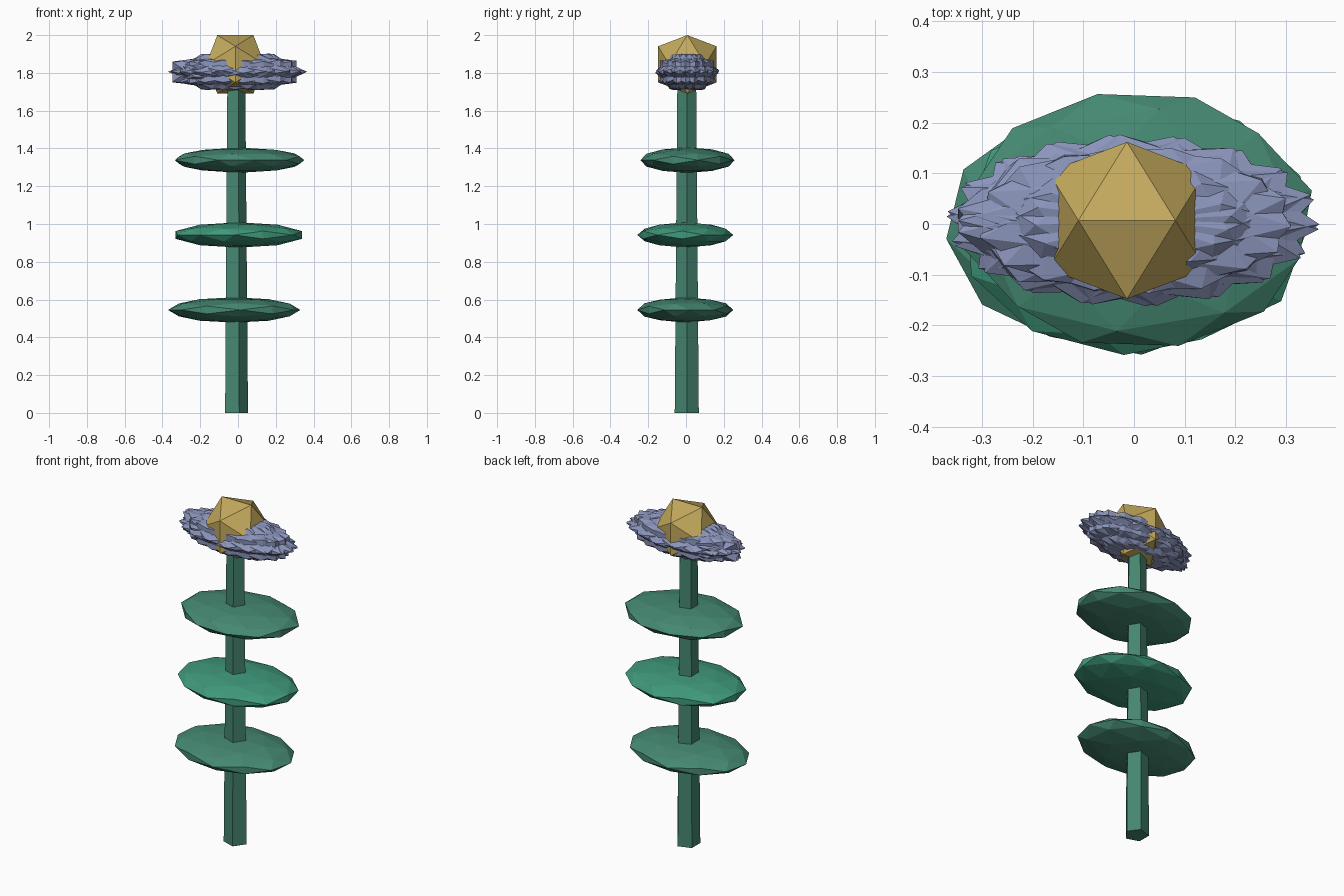
import bpy, bmesh, math
from mathutils import Matrix, Vector

if "Cube" in bpy.data.objects:
    bpy.data.objects.remove(bpy.data.objects["Cube"])

PHI = (1 + 5 ** 0.5) / 2
CX = -0.014  # axis of stem and flower centre


def material(name, rgb):
    m = bpy.data.materials.new(name)
    m.diffuse_color = (*rgb, 1)
    m.use_nodes = True
    m.node_tree.nodes["Principled BSDF"].inputs["Base Color"].default_value = m.diffuse_color
    return m


STEM = material("stem_green", (0.06, 0.24, 0.16))
LEAF = material("leaf_green", (0.06, 0.25, 0.17))
LEAF_BRIGHT = material("bright_leaf_green", (0.05, 0.32, 0.20))
PETAL = material("petal_lilac", (0.26, 0.30, 0.50))
GOLD = material("centre_gold", (0.55, 0.40, 0.11))


def finish(bm, name, mat):
    bmesh.ops.recalc_face_normals(bm, faces=bm.faces)
    mesh = bpy.data.meshes.new(name)
    bm.to_mesh(mesh)
    bm.free()
    mesh.materials.append(mat)
    ob = bpy.data.objects.new(name, mesh)
    bpy.context.collection.objects.link(ob)
    return ob


def ico(name, mat, centre, size, rot=None, detail=0):
    """Edge-up icosahedron, turned first and then stretched to an ellipsoid."""
    bm = bmesh.new()
    for a in (-1, 1):
        for b in (-PHI, PHI):
            for co in ((a, 0, b), (0, b, a), (b, a, 0)):
                bm.verts.new(Vector(co).normalized())
    bmesh.ops.convex_hull(bm, input=bm.verts[:])
    if detail:
        bmesh.ops.subdivide_edges(bm, edges=bm.edges[:], cuts=1, use_grid_fill=True)
    for v in bm.verts:
        p = v.co.normalized()
        if rot:
            p = rot @ p
        v.co = Vector(c + s * q for c, s, q in zip(centre, size, p))
    return finish(bm, name, mat)


# stem: tapered five-sided column
bm = bmesh.new()
rings = []
for r, z in ((0.067, 0), (0.052, 1.8)):
    rings.append([bm.verts.new((CX + r * math.cos(i * math.tau / 5),
                                0.004 + r * math.sin(i * math.tau / 5), z)) for i in range(5)])
for i in range(5):
    j = (i + 1) % 5
    bm.faces.new((rings[0][i], rings[0][j], rings[1][j], rings[1][i]))
bm.faces.new(rings[0][::-1])
bm.faces.new(rings[1])
finish(bm, "stem", STEM)

# three flattened leaf discs
leaves = ((-0.02, -0.004, 0.545, 0.1, LEAF),
          (0.004, -0.004, 0.942, 0.95, LEAF_BRIGHT),
          (0.008, 0.008, 1.338, 1.8, LEAF))
for n, (x, y, z, turn, mat) in enumerate(leaves, 1):
    ico(f"leaf_{n}", mat, (x, y, z), (0.352, 0.255, 0.067), Matrix.Rotation(turn, 3, 'Z'), 1)

# overlapping petals: turned copies sharing one ellipsoid
count = 9
for i in range(count):
    turn = Matrix.Rotation(i * math.pi / count + 0.1, 3, 'Z')
    tilt = Matrix.Rotation(0.06 * math.sin(i * 2.3), 3, 'X')
    ico(f"petal_{i + 1}", PETAL, (-0.002, 0.007, 1.806), (0.368, 0.17, 0.111), tilt @ turn)

# blunt petals reaching to the left side
swap = Matrix.Rotation(math.pi / 2, 3, 'X')
for i, a in enumerate((-0.3, 0.0, 0.3)):
    ico(f"side_petal_{i + 1}", PETAL, (-0.034, 0.007, 1.805), (0.368, 0.15, 0.105),
        Matrix.Rotation(a, 3, 'X') @ swap)

# faceted flower centre
ico("flower_centre", GOLD, (CX, 0.007, 1.845), (0.182, 0.182, 0.182))
